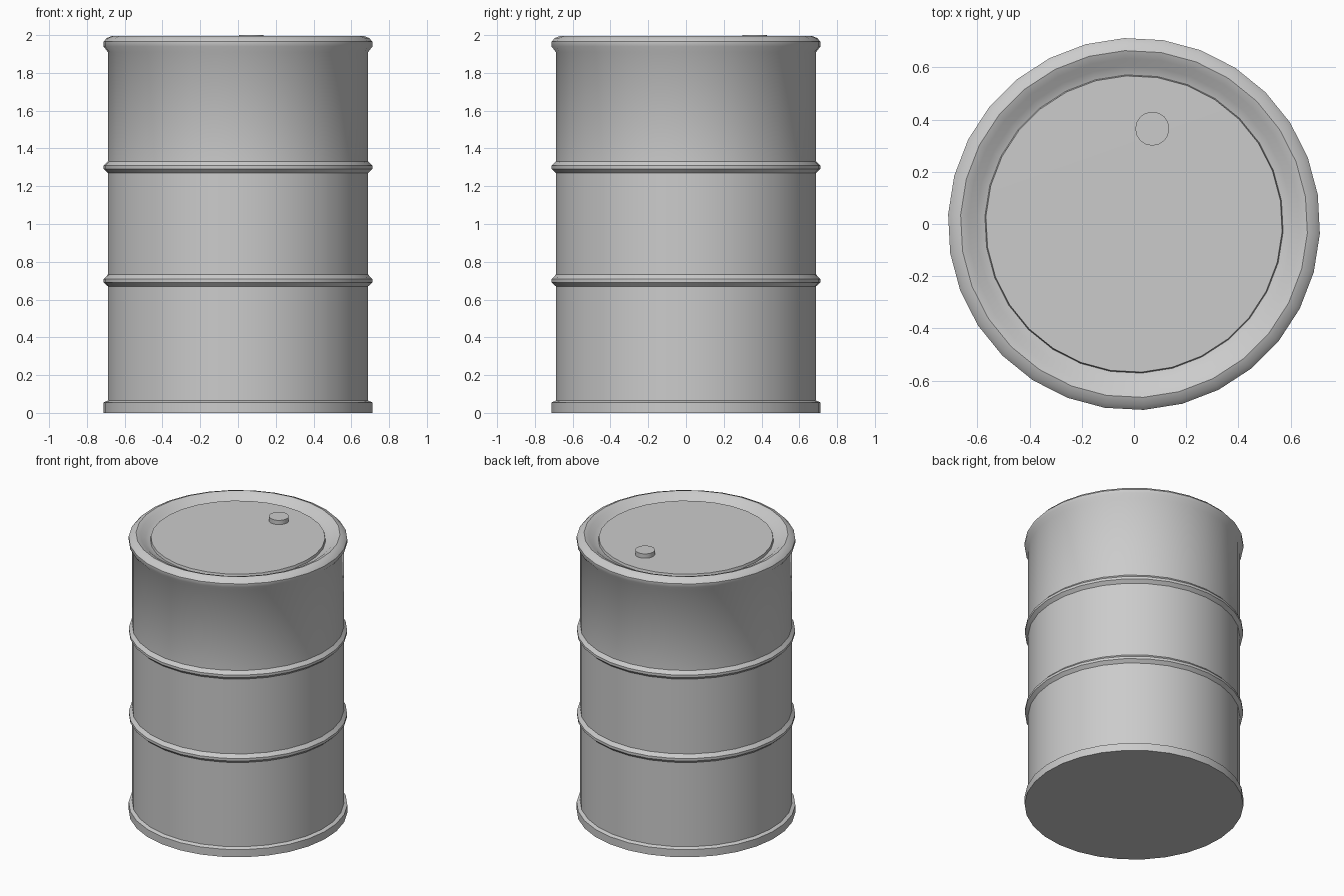
import bpy, bmesh, math

if "Cube" in bpy.data.objects:
    bpy.data.objects.remove(bpy.data.objects["Cube"])

SIDES = 30
PHASE = math.radians(9)


def lathe(name, profile, sides=SIDES, phase=PHASE, centre=(0, 0, 0), closed=False, angle=40):
    """Revolve (radius, z) points; a zero radius becomes a single pole."""
    bm = bmesh.new()
    rings = []
    for r, z in profile:
        if r == 0:
            rings.append([bm.verts.new((0, 0, z))] * sides)
        else:
            rings.append([bm.verts.new((r * math.cos(phase + 2 * math.pi * i / sides),
                                        r * math.sin(phase + 2 * math.pi * i / sides), z))
                          for i in range(sides)])
    pairs = list(zip(rings, rings[1:]))
    if closed:
        pairs.append((rings[-1], rings[0]))
    for a, b in pairs:
        for i in range(sides):
            j = (i + 1) % sides
            loop = list(dict.fromkeys((a[i], a[j], b[j], b[i])))
            bm.faces.new(loop)
    bmesh.ops.recalc_face_normals(bm, faces=bm.faces)
    mesh = bpy.data.meshes.new(name)
    bm.to_mesh(mesh)
    bm.free()
    obj = bpy.data.objects.new(name, mesh)
    obj.location = centre
    bpy.context.collection.objects.link(obj)
    bpy.ops.object.select_all(action='DESELECT')
    obj.select_set(True)
    bpy.context.view_layer.objects.active = obj
    bpy.ops.object.shade_smooth_by_angle(angle=math.radians(angle))
    return obj


# Drum shell: base hoop, wall, two rolling hoops, rolled rim and recessed lid in one profile
shell = [(0, 0), (0.713, 0), (0.713, 0.055), (0.69, 0.065)]
for z in (0.70, 1.30):
    shell += [(0.69, z - 0.03), (0.712, z - 0.009), (0.712, z + 0.009), (0.69, z + 0.032)]
shell += [(0.69, 1.91), (0.713, 1.94), (0.713, 1.965), (0.695, 1.985), (0.665, 1.996),
          (0.635, 1.985), (0.605, 1.96), (0.572, 1.95),
          (0.568, 1.968), (0, 1.97)]
lathe("drum", shell)

# Filler cap on the lid
lathe("filler_cap", [(0, 0), (0.065, 0), (0.065, 0.036), (0, 0.036)],
      sides=16, phase=0, centre=(0.07, 0.365, 1.964))
